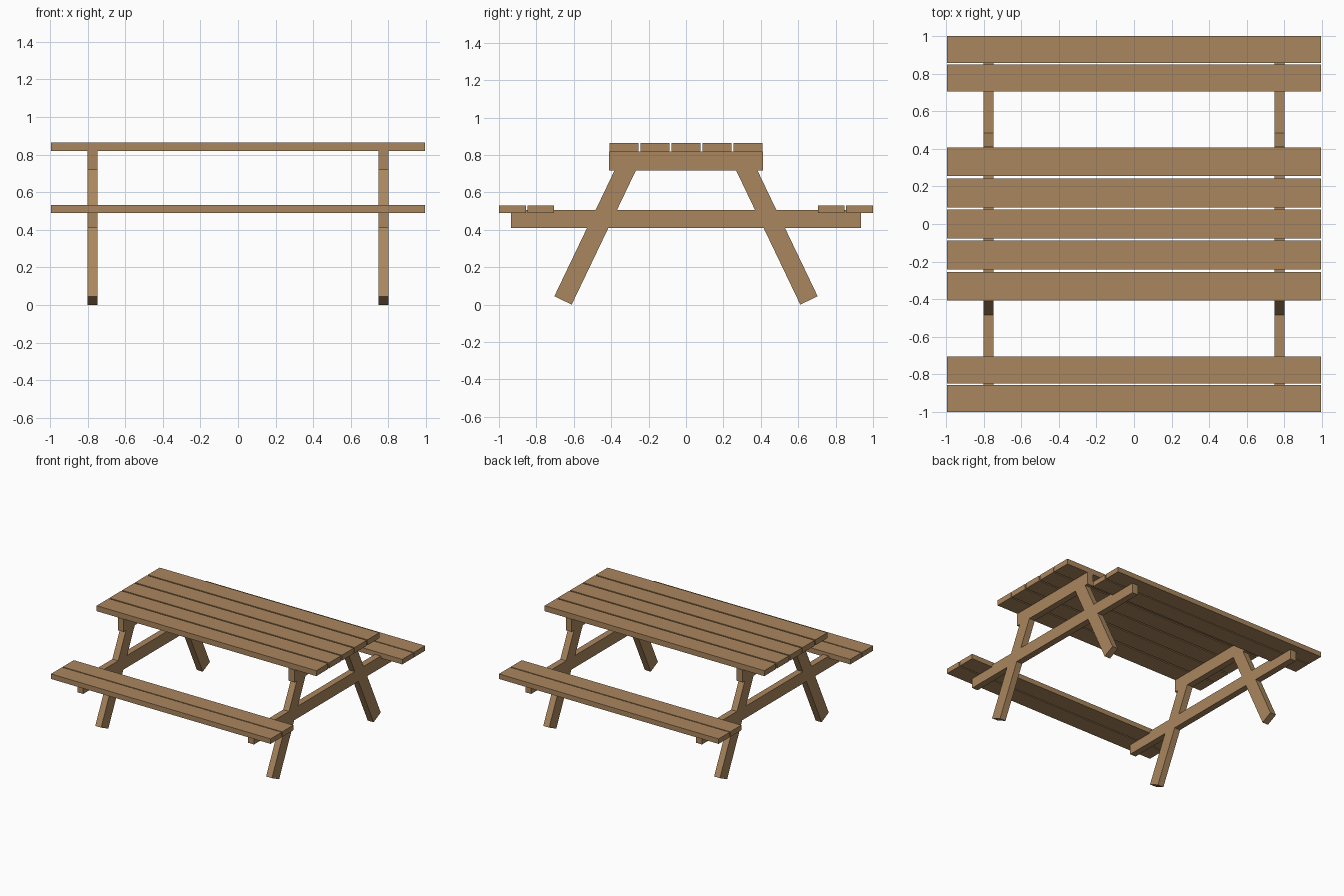
import bpy
from math import atan2, hypot
from mathutils import Vector

cube = bpy.data.objects.get("Cube")
if cube:
    bpy.data.objects.remove(cube, do_unlink=True)

WOOD = (0.40, 0.24, 0.11, 1.0)
wood = bpy.data.materials.new("tan_wood")
wood.use_nodes = True
wood.diffuse_color = WOOD
bsdf = wood.node_tree.nodes["Principled BSDF"]
bsdf.inputs["Base Color"].default_value = WOOD


def board(name, centre, size, tilt=0.0):
    """Flat-sided timber, optionally tilted about the x axis."""
    bpy.ops.mesh.primitive_cube_add(size=1, location=centre)
    obj = bpy.context.object
    obj.name = obj.data.name = name
    for v in obj.data.vertices:
        v.co *= Vector(size)
    obj.rotation_euler.x = tilt
    obj.data.materials.append(wood)
    return obj


def span(low, high):
    return (low + high) / 2, high - low


LENGTH = 1.99
FRAME_X, FRAME_THICK = 0.774, 0.053

# Table top planks
z, thick = span(0.819, 0.864)
for i in range(5):
    board(f"table_plank_{i + 1}", (0, (i - 2) * 0.1655, z), (LENGTH, 0.154, thick))

# Bench planks, front and back
z, thick = span(0.49, 0.531)
for side, label in ((-1, "front"), (1, "back")):
    for y, place in ((0.776, "inner"), (0.928, "outer")):
        board(f"{label}_bench_{place}_plank", (0, side * y, z), (LENGTH, 0.143, thick))

# End frames: two cross beams and a pair of splayed legs each
foot, head = Vector((0.6575, 0.0223)), Vector((0.295, 0.78))
dy, dz = head - foot
mid = (foot + head) / 2
for end, label in ((-1, "right"), (1, "left")):
    x = end * FRAME_X
    z, depth = span(0.717, 0.819)
    board(f"{label}_table_beam", (x, 0, z), (FRAME_THICK, 0.824, depth))
    z, depth = span(0.409, 0.507)
    board(f"{label}_bench_beam", (x, 0, z), (FRAME_THICK, 1.872, depth))
    for side, place in ((-1, "front"), (1, "back")):
        board(f"{label}_{place}_leg", (x, side * mid.x, mid.y),
              (FRAME_THICK, 0.103, hypot(dy, dz)), side * atan2(-dy, dz))
